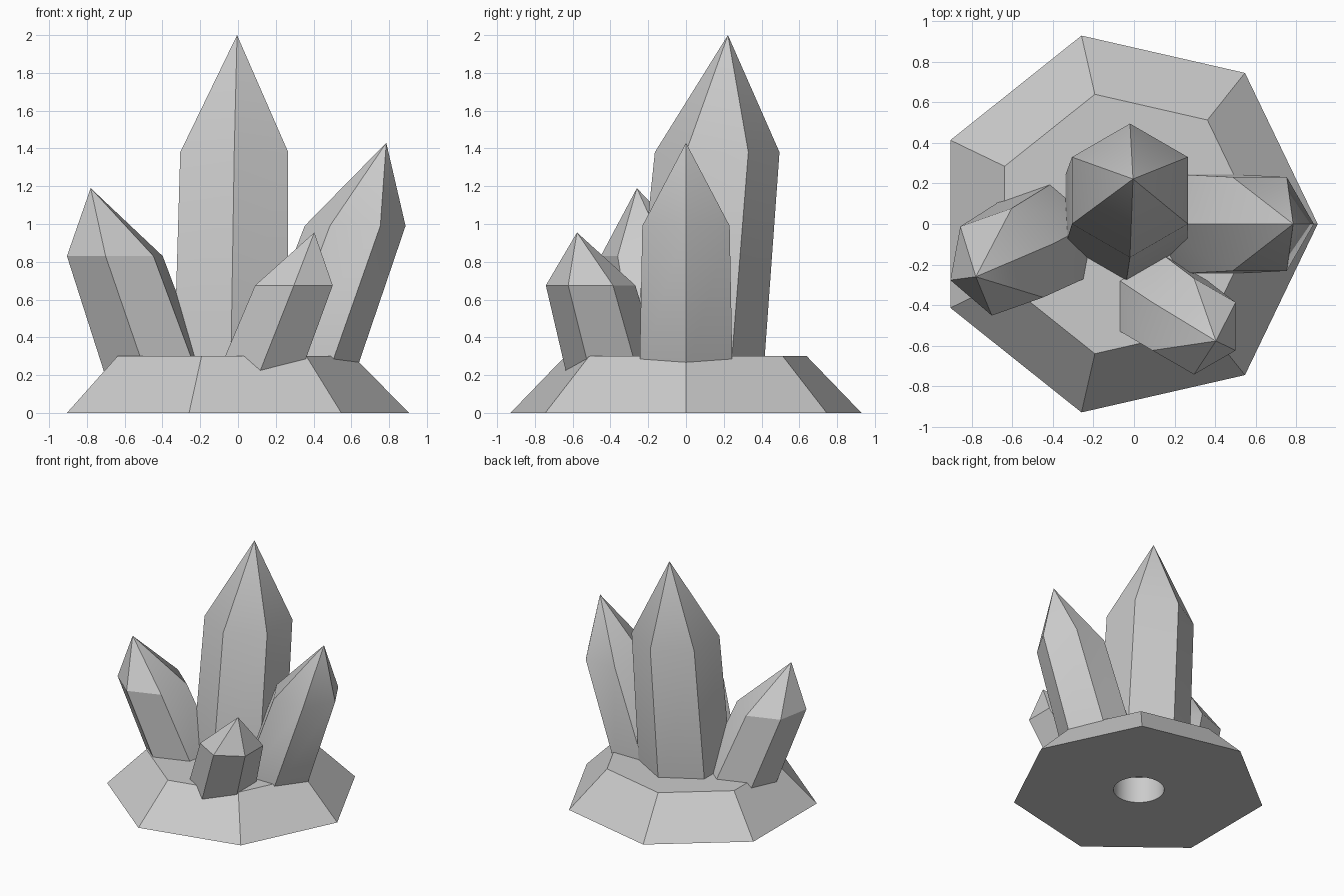
import bpy
import bmesh
from math import radians, cos, sin, tau
from mathutils import Vector

cube = bpy.data.objects.get("Cube")
if cube:
    bpy.data.objects.remove(cube, do_unlink=True)

GREY = (0.6, 0.6, 0.6, 1.0)
stone = bpy.data.materials.new("pale_grey_stone")
stone.use_nodes = True
stone.diffuse_color = GREY
stone.node_tree.nodes["Principled BSDF"].inputs["Base Color"].default_value = GREY

FOOT = 0.215  # height where crystals and socket end inside the base


def ring(bm, sides, center, radius, phase=0.0):
    """Horizontal regular polygon of vertices."""
    angles = [radians(phase) + tau * i / sides for i in range(sides)]
    return [bm.verts.new(Vector(center) + Vector((cos(a), sin(a), 0)) * radius)
            for a in angles]


def bridge(bm, low, high):
    n = len(low)
    for i in range(n):
        j = (i + 1) % n
        bm.faces.new((low[i], low[j], high[j], high[i]))


def finish(name, bm):
    bmesh.ops.recalc_face_normals(bm, faces=bm.faces)
    mesh = bpy.data.meshes.new(name)
    bm.to_mesh(mesh)
    bm.free()
    mesh.materials.append(stone)
    obj = bpy.data.objects.new(name, mesh)
    bpy.context.collection.objects.link(obj)
    return obj


def smooth(obj):
    bpy.ops.object.select_all(action="DESELECT")
    obj.select_set(True)
    bpy.context.view_layer.objects.active = obj
    bpy.ops.object.shade_smooth_by_angle(angle=radians(30))


def crystal(name, root, root_radius, shoulder, shoulder_radius, tip, phase):
    """Leaning six-sided prism with a pointed end, extended down to FOOT."""
    root, shoulder = Vector(root), Vector(shoulder)
    t = (FOOT - root.z) / (shoulder.z - root.z)
    foot = root.lerp(shoulder, t)
    foot_radius = root_radius + (shoulder_radius - root_radius) * t
    bm = bmesh.new()
    low = ring(bm, 6, foot, foot_radius, phase)
    high = ring(bm, 6, shoulder, shoulder_radius, phase)
    apex = bm.verts.new(tip)
    bm.faces.new(low)
    bridge(bm, low, high)
    for i in range(6):
        bm.faces.new((high[i], high[(i + 1) % 6], apex))
    smooth(finish(name, bm))


# Seven-sided sloping base
AXIS = -0.047
bm = bmesh.new()
bottom = ring(bm, 7, (AXIS, 0, 0), 0.953)
top = ring(bm, 7, (AXIS, 0, 0.3), 0.656)
bm.faces.new(bottom)
bm.faces.new(top)
bridge(bm, bottom, top)
base = finish("base", bm)

# Round socket cut into the underside
bm = bmesh.new()
low = ring(bm, 32, (AXIS, 0, -0.1), 0.19)
high = ring(bm, 32, (AXIS, 0, FOOT), 0.19)
bm.faces.new(low)
bm.faces.new(high)
bridge(bm, low, high)
cutter = finish("socket_cutter", bm)
cutter.hide_render = True
cut = base.modifiers.new("socket", "BOOLEAN")
cut.operation = "DIFFERENCE"
cut.solver = "EXACT"
cut.object = cutter
bpy.context.view_layer.objects.active = base
bpy.ops.object.modifier_apply(modifier=cut.name)
bpy.data.objects.remove(cutter, do_unlink=True)
smooth(base)

# Crystals
crystal("center_crystal", (-0.037, 0.07, 0.3), 0.347,
        (-0.02, 0.165, 1.38), 0.33, (-0.005, 0.222, 2.0), 30)
crystal("left_crystal", (0.357, 0, 0.265), 0.283,
        (0.62, 0, 0.99), 0.267, (0.785, 0, 1.43), 0)
crystal("right_crystal", (-0.467, -0.087, 0.3), 0.285,
        (-0.652, -0.187, 0.83), 0.269, (-0.78, -0.26, 1.19), 19.5)
crystal("front_crystal", (0.14, -0.4, 0.28), 0.25,
        (0.296, -0.505, 0.675), 0.237, (0.404, -0.577, 0.955), 30)
